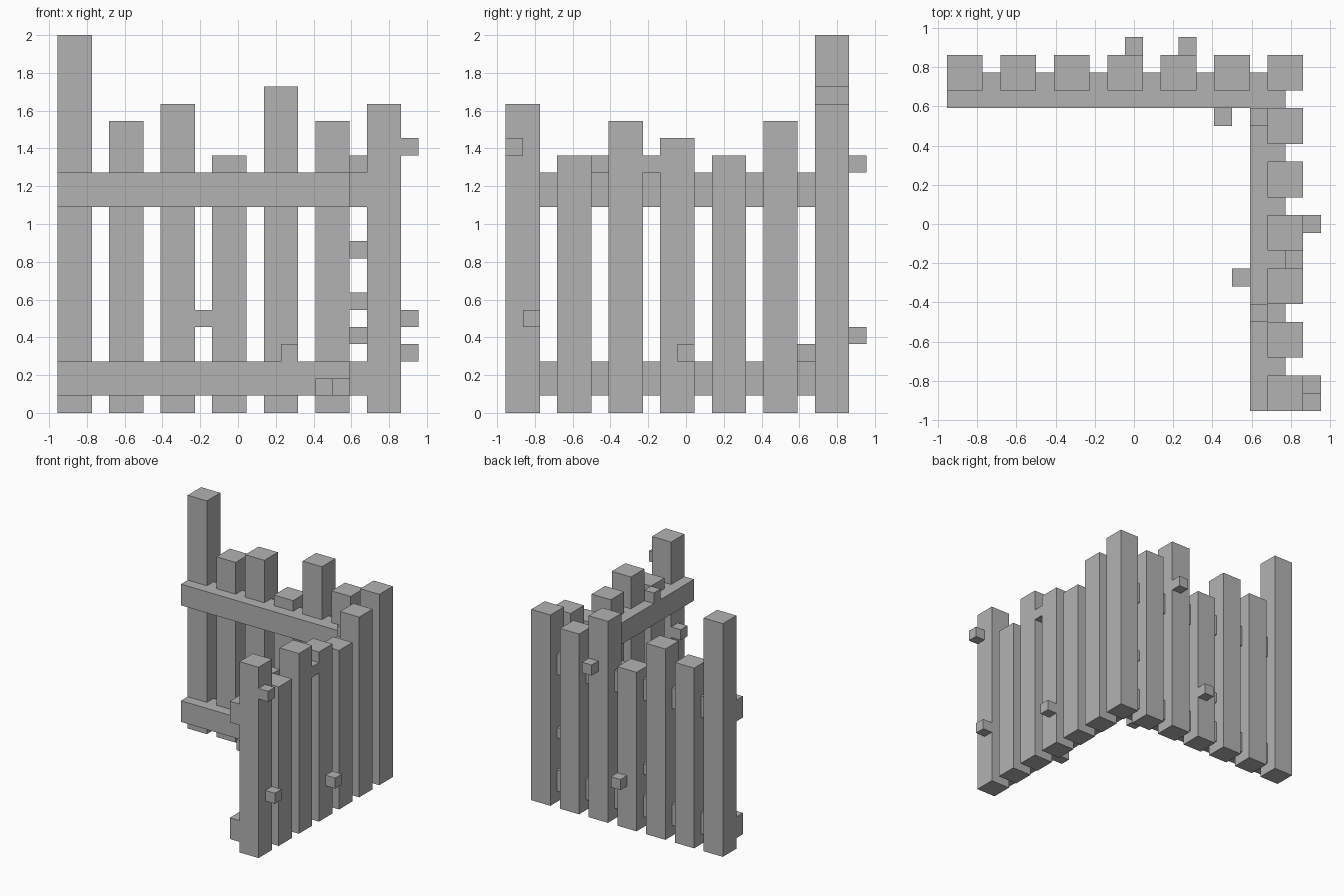
import bpy

cube = bpy.data.objects.get("Cube")
if cube:
    bpy.data.objects.remove(cube, do_unlink=True)

U = 2 / 22        # one block unit
HALF = 10.5       # half the footprint in units

grey = bpy.data.materials.new("weathered_grey")
grey.use_nodes = True
tone = (0.45, 0.45, 0.45, 1)
grey.diffuse_color = tone
grey.node_tree.nodes["Principled BSDF"].inputs["Base Color"].default_value = tone


def block(name, low, size):
    """Box from its low corner and size, in block units."""
    (x, y, z), (w, d, h) = low, size
    corners = [((x + a * w - HALF) * U, (y + b * d - HALF) * U, (z + c * h) * U)
               for a in (0, 1) for b in (0, 1) for c in (0, 1)]
    faces = [(0, 1, 3, 2), (4, 6, 7, 5), (0, 4, 5, 1),
             (2, 3, 7, 6), (0, 2, 6, 4), (1, 5, 7, 3)]
    mesh = bpy.data.meshes.new(name)
    mesh.from_pydata(corners, [], faces)
    mesh.materials.append(grey)
    obj = bpy.data.objects.new(name, mesh)
    bpy.context.collection.objects.link(obj)


# Pickets: back row ends in the shared corner post
for n, h in enumerate([22, 17, 18, 15, 19, 17, 18]):
    block("corner_post" if n == 6 else "back_picket", (3 * n, 18, 0), (2, 2, h))
for n, h in enumerate([18, 15, 17, 16, 15, 17]):
    block("side_picket", (18, 3 * n, 0), (2, 2, h))

# Rails along the inner faces
for z in (1, 12):
    block("back_rail", (0, 17, z), (19, 2, 2))
    block("side_rail", (17, 0, z), (2, 17, 2))

# Splinters on the outside
for spot in [(20, 0, 15), (20, 1, 5), (20, 10, 3), (10, 20, 4), (13, 20, 14)]:
    block("outer_splinter", spot, (1, 1, 1))

# Splinters on the inside and on the rails
for spot in [(16, 7, 1), (15, 16, 1), (13, 17, 3), (17, 5, 14),
             (17, 16, 14), (17, 1, 9), (17, 12, 4)]:
    block("inner_splinter", spot, (1, 1, 1))

# Splinters wedged between pickets
for spot in [(8, 18, 5), (17, 18, 6), (19, 8, 14)]:
    block("gap_splinter", spot, (1, 1, 1))
